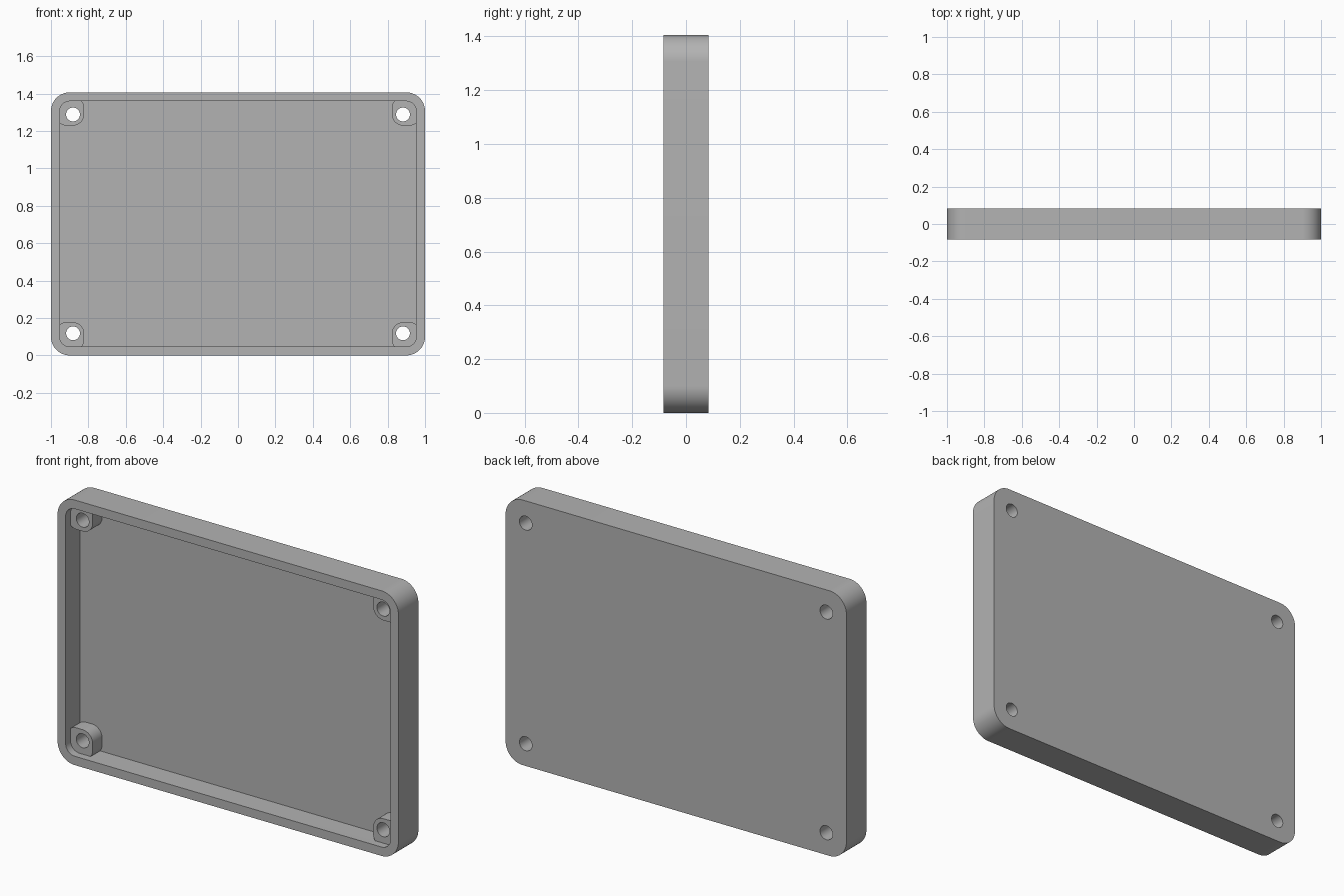
import bpy
import bmesh
from math import cos, sin, pi, radians

if "Cube" in bpy.data.objects:
    bpy.data.objects.remove(bpy.data.objects["Cube"])

WIDTH, HEIGHT, DEPTH = 2.0, 1.406, 0.167
WALL, CORNER = 0.047, 0.1
FRONT, BACK = -DEPTH / 2, DEPTH / 2
FLOOR = BACK - WALL            # inner face of the back panel
POST_FACE = FRONT + 0.041      # posts stop short of the rim
HOLE_INSET, HOLE_R, POST_R = 0.118, 0.037, 0.059

grey = bpy.data.materials.new("light grey plastic")
grey.use_nodes = True
colour = (0.45, 0.45, 0.45, 1)
grey.diffuse_color = colour
grey.node_tree.nodes["Principled BSDF"].inputs["Base Color"].default_value = colour


def rounded_slab(name, x0, x1, z0, z1, radius, y0, y1, steps=16):
    """Rounded rectangle in the xz plane, extruded from y0 to y1."""
    bm = bmesh.new()
    centres = [(x1 - radius, z1 - radius), (x0 + radius, z1 - radius),
               (x0 + radius, z0 + radius), (x1 - radius, z0 + radius)]
    ring = []
    for quarter, (cx, cz) in enumerate(centres):
        for i in range(steps + 1):
            a = (quarter + i / steps) * pi / 2
            ring.append(bm.verts.new((cx + radius * cos(a), y0, cz + radius * sin(a))))
    face = bm.faces.new(ring)
    grown = bmesh.ops.extrude_face_region(bm, geom=[face])["geom"]
    moved = [g for g in grown if isinstance(g, bmesh.types.BMVert)]
    bmesh.ops.translate(bm, verts=moved, vec=(0, y1 - y0, 0))
    bmesh.ops.remove_doubles(bm, verts=bm.verts, dist=1e-5)
    bmesh.ops.recalc_face_normals(bm, faces=bm.faces)
    mesh = bpy.data.meshes.new(name)
    bm.to_mesh(mesh)
    bm.free()
    mesh.materials.append(grey)
    obj = bpy.data.objects.new(name, mesh)
    bpy.context.collection.objects.link(obj)
    return obj


def combine(target, tool, operation):
    """Apply a boolean and discard the tool object."""
    mod = target.modifiers.new(operation.title(), "BOOLEAN")
    mod.operation, mod.object, mod.solver = operation, tool, "EXACT"
    bpy.context.view_layer.objects.active = target
    bpy.ops.object.modifier_apply(modifier=mod.name)
    bpy.data.objects.remove(tool)


# Hollow tray with a closed back
tray = rounded_slab("enclosure_tray", -WIDTH / 2, WIDTH / 2, 0, HEIGHT, CORNER, FRONT, BACK)
cavity = rounded_slab("cavity_cutter", -WIDTH / 2 + WALL, WIDTH / 2 - WALL,
                      WALL, HEIGHT - WALL, CORNER - WALL, FRONT - 0.1, FLOOR)
combine(tray, cavity, "DIFFERENCE")

# Screw posts in the corners, sunk into the walls, with through holes
for sx in (-1, 1):
    for sz in (-1, 1):
        cx = sx * (WIDTH / 2 - HOLE_INSET)
        cz = HEIGHT / 2 + sz * (HEIGHT / 2 - HOLE_INSET)
        xs = sorted((cx - sx * POST_R, sx * (WIDTH / 2 - WALL / 2)))
        zs = sorted((cz - sz * POST_R, HEIGHT / 2 + sz * (HEIGHT / 2 - WALL / 2)))
        post = rounded_slab("screw_post", *xs, *zs, POST_R, POST_FACE, FLOOR + WALL / 2)
        combine(tray, post, "UNION")
        hole = rounded_slab("hole_cutter", cx - HOLE_R, cx + HOLE_R, cz - HOLE_R, cz + HOLE_R,
                            HOLE_R, FRONT - 0.1, BACK + 0.1, 10)
        combine(tray, hole, "DIFFERENCE")

# Smooth the rounded corners and bores, keep rims crisp
bpy.ops.object.select_all(action="DESELECT")
tray.select_set(True)
bpy.context.view_layer.objects.active = tray
bpy.ops.object.shade_smooth_by_angle(angle=radians(30))
